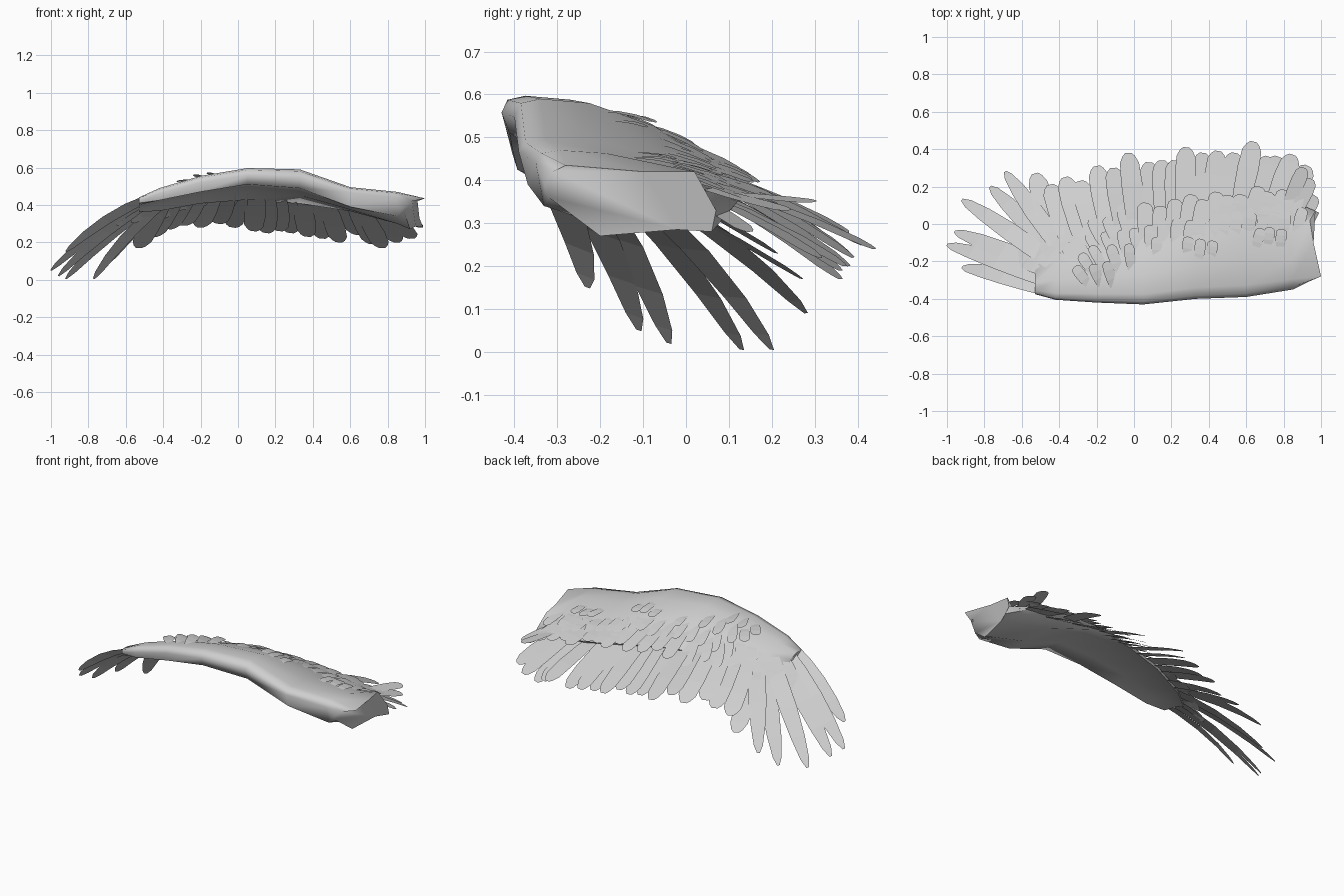
import bpy, bmesh, math, random
from mathutils import Vector

if "Cube" in bpy.data.objects:
    bpy.data.objects.remove(bpy.data.objects["Cube"], do_unlink=True)
random.seed(4)

mat = bpy.data.materials.new("pale grey")
mat.use_nodes = True
grey = (0.62, 0.62, 0.62, 1)
mat.diffuse_color = grey
mat.node_tree.nodes["Principled BSDF"].inputs["Base Color"].default_value = grey

# Wing stations: x, leading y, top z, leading bottom z, trailing y, trailing z, underside z
STATIONS = [
    (-0.53, -0.375, 0.44, 0.41, -0.2, 0.375, 0.40),
    (-0.42, -0.405, 0.49, 0.425, -0.11, 0.38, 0.425),
    (-0.2, -0.42, 0.555, 0.47, -0.03, 0.42, 0.475),
    (0.05, -0.43, 0.597, 0.51, 0.03, 0.44, 0.50),
    (0.33, -0.40, 0.59, 0.49, 0.10, 0.42, 0.475),
    (0.6, -0.39, 0.495, 0.39, 0.14, 0.38, 0.375),
    (0.85, -0.35, 0.47, 0.34, 0.12, 0.35, 0.30)]
# Upper profile: fraction of chord, height between trailing edge and top
UPPER = [(0.0, 0.75), (0.03, 0.94), (0.12, 1), (0.35, 0.94), (0.65, 0.63), (1, 0)]
# Ragged cut end at the shoulder
ROOT_END = [(0.89, -0.33, 0.39), (0.93, -0.31, 0.42), (1.0, -0.28, 0.435), (0.96, -0.1, 0.42),
            (0.94, 0.02, 0.42), (0.97, 0.07, 0.33), (0.99, 0.06, 0.28), (0.95, -0.02, 0.285),
            (0.92, -0.2, 0.27), (0.89, -0.32, 0.36)]


def lerp(a, b, t):
    return a + (b - a) * t


def station(x):
    x = min(max(x, STATIONS[0][0]), STATIONS[-1][0])
    for a, b in zip(STATIONS, STATIONS[1:]):
        if x <= b[0]:
            t = (x - a[0]) / (b[0] - a[0])
            return [lerp(p, q, t) for p, q in zip(a, b)]


def top_point(x, y):
    """Point on the upper surface, continued past the trailing edge and outer end."""
    _, yl, zt, _, yt, ze, _ = station(x)
    f = (y - yl) / (yt - yl)
    drop = 0.7 * max(0, STATIONS[0][0] - x)
    for a, b in zip(UPPER, UPPER[1:]):
        if f <= b[0] or b is UPPER[-1]:
            h = lerp(a[1], b[1], (f - a[0]) / (b[0] - a[0]))
            return Vector((x, y, lerp(ze, zt, h) - drop))


def finish(name, bm):
    mesh = bpy.data.meshes.new(name)
    bm.to_mesh(mesh)
    bm.free()
    mesh.materials.append(mat)
    obj = bpy.data.objects.new(name, mesh)
    bpy.context.collection.objects.link(obj)
    return obj


# Wing arm, lofted through the stations
def ring(s):
    x, yl, zt, zb, yt, ze, zu = s
    pts = [(f, lerp(ze, zt, h)) for f, h in UPPER]
    pts += [(0.98, ze - 0.012), (0.7, lerp(ze, zu, 0.75) - 0.01), (0.3, zu), (0.04, zb)]
    return [(x, lerp(yl, yt, f), z) for f, z in pts]


bm = bmesh.new()
loops = [ring(s) for s in STATIONS] + [ROOT_END]
rings = [[bm.verts.new(p) for p in loop] for loop in loops]
for a, b in zip(rings, rings[1:]):
    for i in range(len(a)):
        j = (i + 1) % len(a)
        bm.faces.new((a[i], a[j], b[j], b[i]))
bm.faces.new(rings[0])
bm.faces.new(rings[-1])
bmesh.ops.recalc_face_normals(bm, faces=bm.faces)
arm = finish("wing_arm", bm)
bpy.context.view_layer.objects.active = arm
arm.select_set(True)
bpy.ops.object.shade_smooth_by_angle(angle=math.radians(65))

# Feather outlines: distance along the quill, share of half width
BLUNT = [(0, 0.6), (0.3, 0.9), (0.65, 1), (0.88, 0.9), (0.96, 0.6), (1, 0.3)]
POINTED = [(0, 0.8), (0.25, 1), (0.5, 1), (0.75, 0.8), (0.93, 0.5), (1, 0.15)]


def feather(bm, root, tip, width, up, shape=BLUNT, bow=0.0):
    root, tip, up = Vector(root), Vector(tip), Vector(up).normalized()
    side = (tip - root).cross(up).normalized() * width / 2
    rows = []
    for t, w in shape:
        mid = root.lerp(tip, t) + up * bow * 4 * t * (1 - t)
        rows.append([bm.verts.new(mid - side * w), bm.verts.new(mid + side * w)])
    for a, b in zip(rows, rows[1:]):
        bm.faces.new((a[0], a[1], b[1], b[0]))


# Long outer flight feathers: root x, root y, tip
PRIMARIES = [
    (-0.46, -0.35, (-0.92, -0.23, 0.15)), (-0.44, -0.31, (-1.0, -0.11, 0.05)),
    (-0.42, -0.27, (-0.96, -0.04, 0.02)), (-0.40, -0.23, (-0.92, 0.13, 0.005)),
    (-0.38, -0.19, (-0.77, 0.2, 0.005)), (-0.36, -0.17, (-0.69, 0.28, 0.09))]
bm = bmesh.new()
for x, y, tip in PRIMARIES:
    root = top_point(x, y) - Vector((0, 0, 0.025))
    feather(bm, root, tip, 0.1, (-0.4, 0.5, 0.75), POINTED, 0.03)
finish("primary_feathers", bm)

# Inner flight feathers: tips along the trailing edge
SECONDARIES = [
    (-0.53, 0.27, 0.17), (-0.45, 0.21, 0.23), (-0.37, 0.25, 0.27), (-0.29, 0.23, 0.29),
    (-0.2, 0.31, 0.28), (-0.11, 0.3, 0.3), (-0.03, 0.38, 0.28), (0.08, 0.33, 0.26),
    (0.15, 0.34, 0.25), (0.22, 0.34, 0.26), (0.28, 0.41, 0.25), (0.37, 0.38, 0.23),
    (0.45, 0.39, 0.22), (0.54, 0.38, 0.2), (0.64, 0.44, 0.24), (0.72, 0.36, 0.19),
    (0.77, 0.36, 0.17), (0.85, 0.37, 0.2), (0.93, 0.31, 0.22)]
bm = bmesh.new()
for tip in SECONDARIES:
    rx = tip[0] - 0.2 * (tip[0] - 0.2)
    root = top_point(rx, station(rx)[4] - 0.1) - Vector((0, 0, 0.03))
    up = (0.15, 0.45, 0.9) if tip[0] > -0.15 else (-0.1, 0.5, 0.85)
    feather(bm, root, tip, 0.115, up, BLUNT, 0.01)
finish("secondary_feathers", bm)


# Covert feathers laid over the upper surface
def covert(bm, x, y, length, width, lift):
    turn = math.radians(max(-62, min(10, (x - 0.1) * 100)))
    turn += random.uniform(-0.1, 0.1)
    length *= random.uniform(0.85, 1.15)
    root = top_point(x, y) - Vector((0, 0, 0.004))
    tip = top_point(x + math.sin(turn) * length, y + math.cos(turn) * length)
    tip.z += lift
    feather(bm, root, tip, width, (0.12 if x > -0.2 else -0.3, 0.35, 0.9), BLUNT, 0.006)


def covert_row(name, start, end, step, chord, length, width, lift):
    bm = bmesh.new()
    for i in range(int((end - start) / step) + 1):
        x = start + i * step
        s = station(x)
        covert(bm, x, lerp(s[1], s[4], chord), length, width, lift)
    finish(name, bm)


covert_row("greater_coverts", -0.5, 0.9, 0.07, 0.75, 0.18, 0.09, 0.02)
covert_row("median_coverts", -0.5, 0.88, 0.065, 0.62, 0.14, 0.065, 0.014)

# Scattered small feathers: root x, root y, how many side by side
bm = bmesh.new()
for x, y, count in [(0.65, -0.13, 3), (0.28, -0.18, 3), (0.12, -0.19, 1), (0.62, -0.02, 3),
                    (-0.08, -0.24, 2), (-0.22, -0.25, 3), (-0.24, -0.32, 3), (0.3, 0.0, 4)]:
    for i in range(count):
        outer = x < 0
        covert(bm, x + i * 0.065, y + random.uniform(-0.02, 0.02),
               0.14 if outer else 0.11, 0.06, 0.035 if outer else 0.015)
finish("lesser_coverts", bm)

# Loose feathers at the shoulder
bm = bmesh.new()
for root, tip in [((0.88, 0.0, 0.38), (0.97, 0.15, 0.28)), ((0.86, 0.05, 0.38), (0.95, 0.24, 0.33)),
                  ((0.82, 0.1, 0.37), (0.91, 0.3, 0.35))]:
    feather(bm, root, tip, 0.08, (0.25, 0.3, 0.9))
finish("shoulder_feathers", bm)
